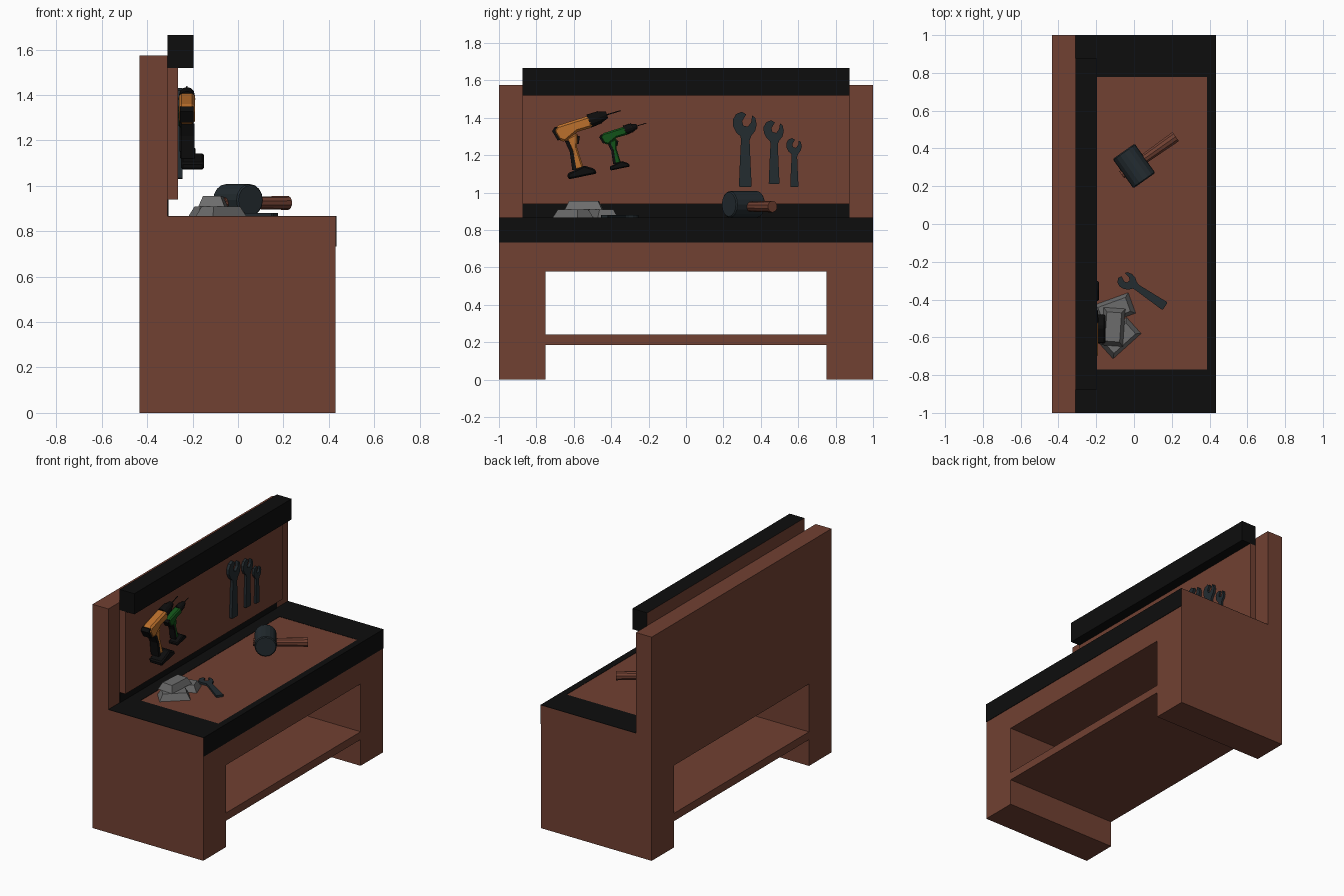
import bpy, bmesh, math
from mathutils import Matrix, Vector

if "Cube" in bpy.data.objects:
    bpy.data.objects.remove(bpy.data.objects["Cube"])


def material(name, r, g, b):
    m = bpy.data.materials.new(name)
    m.diffuse_color = (r, g, b, 1)
    m.use_nodes = True
    m.node_tree.nodes["Principled BSDF"].inputs["Base Color"].default_value = m.diffuse_color
    return m


BROWN = material("brown_wood", 0.165, 0.052, 0.032)
BLACK = material("black", 0.004, 0.004, 0.004)
STEEL = material("dark_steel", 0.017, 0.025, 0.03)
ORANGE = material("orange", 0.5, 0.16, 0.025)
GREEN = material("green", 0.006, 0.085, 0.009)
INGOT = material("ingot_grey", 0.15, 0.15, 0.15)

# local (u, v, w) -> world (y, z, x): profiles drawn as seen from the right
WALL = Matrix(((0, 0, 1, 0), (1, 0, 0, 0), (0, 1, 0, 0), (0, 0, 0, 1)))


def finish(name, bm, mat, bevel=0):
    bmesh.ops.recalc_face_normals(bm, faces=bm.faces)
    me = bpy.data.meshes.new(name)
    bm.to_mesh(me)
    bm.free()
    me.materials.append(mat)
    ob = bpy.data.objects.new(name, me)
    bpy.context.collection.objects.link(ob)
    if bevel:
        mod = ob.modifiers.new("bevel", 'BEVEL')
        mod.width = bevel
        mod.segments = 1
    return ob


def prism(name, pts, lo, hi, mat, matrix=WALL, bevel=0):
    bm = bmesh.new()
    face = bm.faces.new([bm.verts.new((u, v, lo)) for u, v in pts])
    ext = bmesh.ops.extrude_face_region(bm, geom=[face])
    top = [g for g in ext["geom"] if isinstance(g, bmesh.types.BMVert)]
    bmesh.ops.translate(bm, verts=top, vec=(0, 0, hi - lo))
    bm.transform(matrix)
    return finish(name, bm, mat, bevel)


def box(name, x, y, z, mat):
    pts = [(x[0], y[0]), (x[1], y[0]), (x[1], y[1]), (x[0], y[1])]
    return prism(name, pts, z[0], z[1], mat, Matrix())


def tube(name, p0, p1, r0, r1, mat, sides=12, matrix=Matrix(), bevel=0):
    p0, p1 = Vector(p0), Vector(p1)
    d = p1 - p0
    bm = bmesh.new()
    bmesh.ops.create_cone(bm, cap_ends=True, segments=sides, radius1=r0, radius2=r1, depth=d.length)
    rot = d.to_track_quat('Z', 'Y').to_matrix().to_4x4()
    bm.transform(matrix @ Matrix.Translation((p0 + p1) / 2) @ rot)
    return finish(name, bm, mat, bevel)


# bench carcass, shelf and back wall
prism("bench_carcass", [(-1, 0), (-.75, 0), (-.75, .577), (.75, .577), (.75, 0), (1, 0), (1, .865), (-1, .865)],
      -.433, .43, BROWN)
box("lower_shelf", (-.433, .43), (-.75, .75), (.185, .24), BROWN)
box("back_wall", (-.433, -.31), (-1, 1), (.865, 1.575), BROWN)
box("tool_panel", (-.31, -.265), (-.875, .875), (.94, 1.52), BROWN)

# black trim
box("front_trim", (.43, .433), (-1, 1), (.733, .867), BLACK)
box("worktop_trim_front", (.387, .432), (-1, 1), (.865, .867), BLACK)
box("worktop_trim_back", (-.31, -.22), (-1, 1), (.865, .867), BLACK)
box("worktop_trim_left", (-.22, .387), (-1, -.77), (.865, .867), BLACK)
box("worktop_trim_right", (-.22, .387), (.777, 1), (.865, .867), BLACK)
box("wall_base_trim", (-.31, -.307), (-.875, .875), (.865, .94), BLACK)

# overhanging top bar with a wooden rear face
bar = box("top_bar", (-.31, -.195), (-.875, .875), (1.52, 1.665), BLACK)
bar.data.materials.append(BROWN)
for p in bar.data.polygons:
    if p.normal.x < -.9:
        p.material_index = 1

# wrenches, three hanging and one on the worktop
WRENCH = [(-.035, .005), (-.028, 0), (.027, 0), (.033, .005), (.027, .13), (.022, .25), (.032, .275),
          (.052, .30), (.06, .335), (.052, .37), (.036, .382), (.03, .345), (.012, .322), (-.012, .328),
          (-.018, .352), (.004, .388), (-.02, .402), (-.05, .39), (-.067, .36), (-.066, .325),
          (-.05, .292), (-.026, .27), (-.024, .25), (-.03, .13)]


def wrench(name, matrix):
    prism(name, WRENCH, 0, .02, STEEL, matrix)


for i, (y, z, s) in enumerate([(.318, 1.03, 1), (.472, 1.045, .85), (.58, 1.03, .65)]):
    wrench(f"hanging_wrench_{i + 1}", Matrix.Translation((-.265, y, z)) @ WALL @ Matrix.Scale(s, 4))
wrench("worktop_wrench", Matrix.Translation((.165, -.435, .865)) @ Matrix.Rotation(math.radians(56), 4, 'Z')
       @ Matrix.Scale(.72, 4))


# cordless drills
def drill(name, y, z, s, x, colour):
    m = Matrix.Translation((x, y, z)) @ WALL @ Matrix.Scale(s, 4)
    prism(name + "_body", [(0, .01), (.02, .038), (.185, .09), (.212, .075), (.208, .028), (.13, .005),
                           (.1, -.02), (.065, -.05), (.03, -.04)], -.035, .035, colour, m, .012 * s)
    prism(name + "_rear_cap", [(-.006, .008), (.008, .03), (.022, .03), (.038, -.035), (.024, -.042)],
          -.03, .03, BLACK, m)
    prism(name + "_handle", [(.07, -.03), (.13, 0), (.128, -.08), (.163, -.19), (.115, -.2), (.1, -.1)],
          -.024, .03, colour, m, .008 * s)
    prism(name + "_grip", [(.062, -.045), (.085, -.045), (.107, -.1), (.125, -.2), (.102, -.2), (.088, -.1)],
          -.027, .033, BLACK, m)
    prism(name + "_trigger", [(.122, -.012), (.143, -.02), (.136, -.06), (.122, -.06)], -.012, .012, BLACK, m)
    prism(name + "_battery", [(.08, -.25), (.075, -.218), (.105, -.205), (.165, -.175), (.222, -.193),
                              (.234, -.218)], -.025, .075, BLACK, m, .008 * s)
    tube(name + "_chuck", (.19, .062, 0), (.25, .083, 0), .037, .034, BLACK, 12, m)
    tube(name + "_chuck_nose", (.25, .083, 0), (.288, .096, 0), .031, .018, BLACK, 12, m)
    tube(name + "_bit", (.28, .094, 0), (.36, .118, 0), .004, .003, BLACK, 6, m)


drill("large_drill", -.71, 1.32, 1, -.225, ORANGE)
drill("small_drill", -.46, 1.29, .69, -.238, GREEN)

# mallet lying on the worktop
a = Vector((.577, -.817, 0))
b = Vector((.817, .577, 0))
c = Vector((0, .307, .937))
tube("mallet_head", c - a * .095, c + a * .095, .071, .071, STEEL, 16, bevel=.006)
low = Vector((0, 0, -.012))
tube("mallet_handle", c + low - b * .08, c + low + b * .27, .024, .031, BROWN, 10)


# stacked ingots
def ingot(name, x, y, z, angle):
    bm = bmesh.new()
    bmesh.ops.create_cube(bm, size=1)
    for v in bm.verts:
        k = .68 if v.co.z > 0 else 1
        v.co = (v.co.x * (.2 - (.045 if k < 1 else 0)), v.co.y * .115 * k, (v.co.z + .5) * .045)
    bm.transform(Matrix.Translation((x, y, z)) @ Matrix.Rotation(math.radians(angle), 4, 'Z'))
    finish(name, bm, INGOT)


ingot("lower_ingot_1", -.075, -.604, .865, 42)
ingot("lower_ingot_2", -.105, -.452, .865, 20)
ingot("upper_ingot", -.11, -.545, .91, 86)
